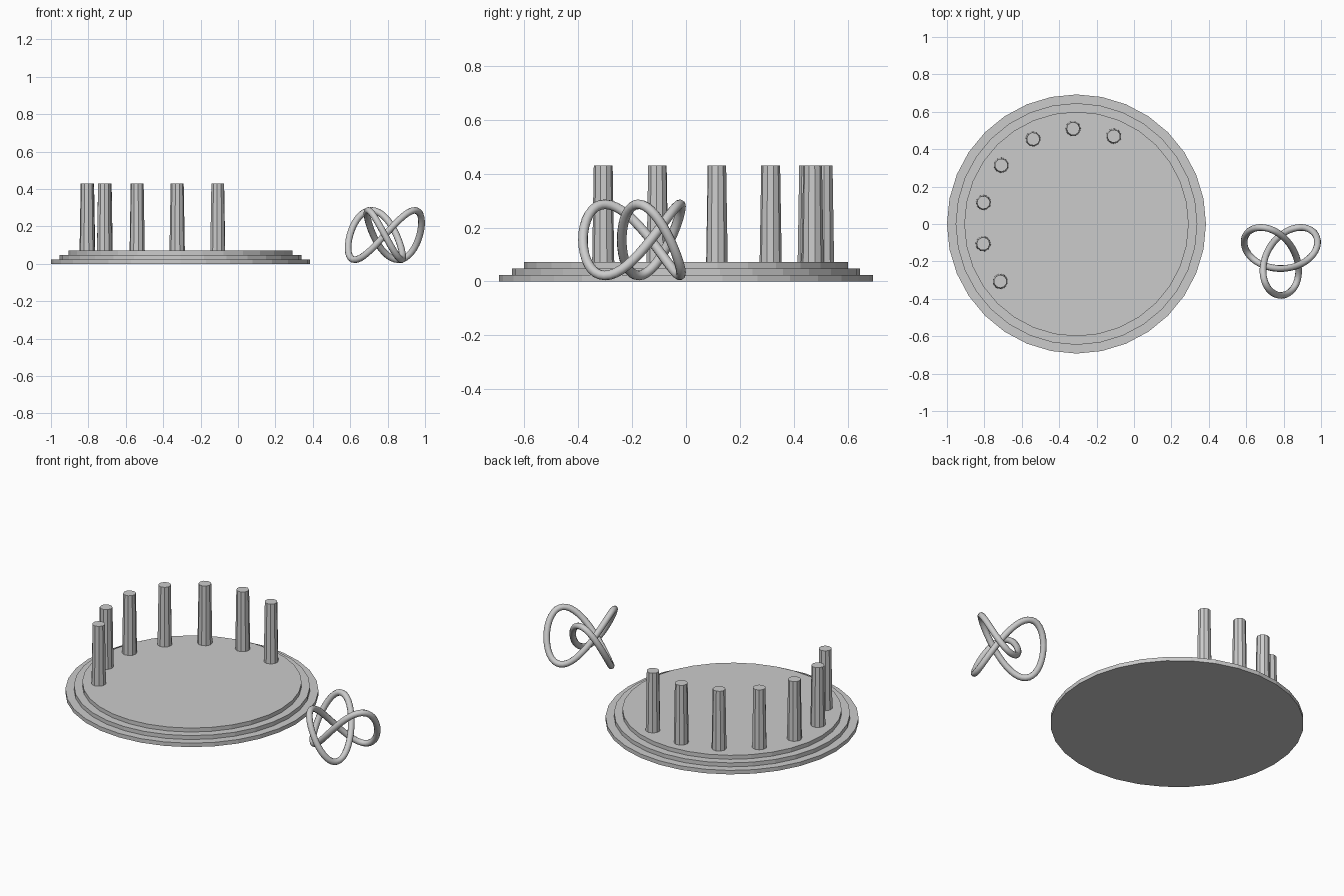
import bpy
from math import sin, cos, pi, radians

if "Cube" in bpy.data.objects:
    bpy.data.objects.remove(bpy.data.objects["Cube"])

CX = -0.3075   # centre of the round platform
STEP = 0.024   # height of one platform step

# Platform: three stacked discs
for i, r in enumerate((0.6925, 0.646, 0.60)):
    bpy.ops.mesh.primitive_cylinder_add(vertices=32, radius=r, depth=STEP,
                                        location=(CX, 0, STEP * (i + 0.5)))
    bpy.context.object.name = f"platform_step_{i + 1}"

# Tapered pillars along an arc
z0, z1 = 3 * STEP, 0.43
for i in range(7):
    a = radians(67 + 25 * i)
    bpy.ops.mesh.primitive_cone_add(vertices=10, radius1=0.041, radius2=0.035,
                                    depth=z1 - z0, rotation=(0, 0, a),
                                    location=(CX + 0.51 * cos(a), 0.51 * sin(a), (z0 + z1) / 2))
    bpy.context.object.name = f"pillar_{i + 1}"

# Trefoil knot: closed curve with a round bevel
S, H, N = 0.0718, 0.132, 96
curve = bpy.data.curves.new("trefoil_knot", 'CURVE')
curve.dimensions = '3D'
curve.bevel_depth = 0.018
curve.bevel_resolution = 3
spline = curve.splines.new('POLY')
spline.points.add(N - 1)
spline.use_cyclic_u = True
for i, p in enumerate(spline.points):
    t = 2 * pi * i / N
    p.co = (S * (sin(t) + 2 * sin(2 * t)), S * (cos(t) - 2 * cos(2 * t)), H * sin(3 * t), 1)
knot = bpy.data.objects.new("trefoil_knot", curve)
knot.location = (0.785, -0.1665, 0.154)
bpy.context.collection.objects.link(knot)
